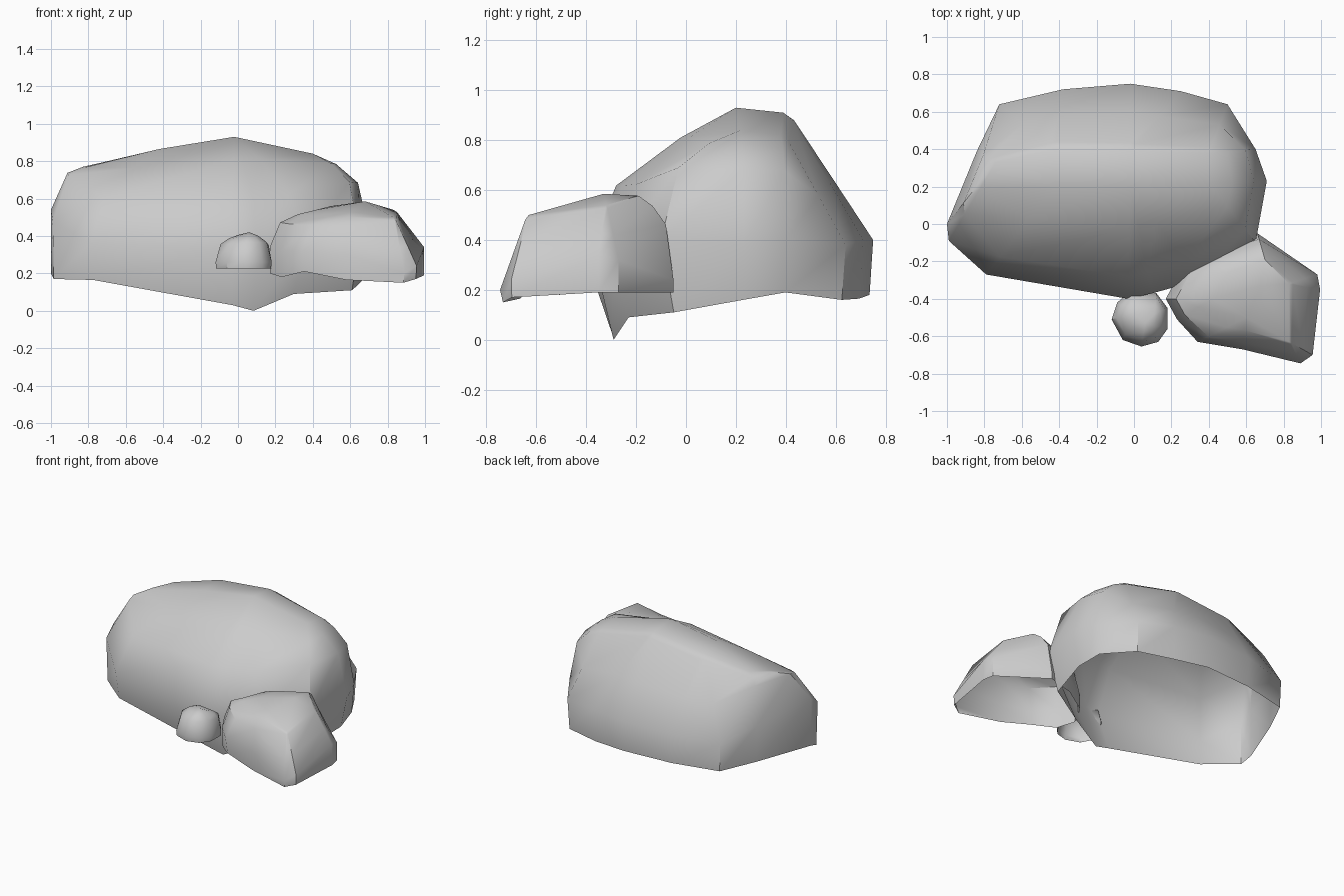
import bpy

# slope profiles: (fraction toward the crest, fraction of the rise)
FRONT = [(0.2, 0.48), (0.63, 0.80)]
BACK = [(0.42, 0.45), (0.88, 0.94)]
END = [(0.22, 0.66), (0.60, 0.88)]
LEFT = [(0.34, 0.79), (0.66, 0.92)]


def rock(name, crest, caps, columns):
    """Open-bottom boulder: each column rises from the rim, over the widest
    outline, and along a slope profile to its crest point.
    column = x, y, rim height, widest height, rim inset, crest index, profile"""
    rings = [[] for _ in range(5)]
    for x, y, rim, mid, inset, i, profile in columns:
        cx, cy, cz = crest[i]
        steps = [(inset, None), (0, 0)] + profile
        for ring, (t, h) in zip(rings, steps):
            z = rim if h is None else mid + h * (cz - mid)
            ring.append((x + t * (cx - x), y + t * (cy - y), z))
        rings[4].append(crest[i])

    verts = list(dict.fromkeys([p for r in rings for p in r] + crest))
    index = {p: k for k, p in enumerate(verts)}
    n = len(columns)
    faces = []
    for lo, hi in zip(rings, rings[1:]):
        for k in range(n):
            j = (k + 1) % n
            quad = dict.fromkeys((lo[k], lo[j], hi[j], hi[k]))
            faces.append([index[p] for p in quad])
    faces += [[index[crest[i]] for i in cap] for cap in caps]

    mesh = bpy.data.meshes.new(name)
    mesh.from_pydata(verts, [], faces)
    mesh.validate()
    ob = bpy.data.objects.new(name, mesh)
    bpy.context.collection.objects.link(ob)
    bpy.ops.object.select_all(action='DESELECT')
    ob.select_set(True)
    bpy.context.view_layer.objects.active = ob
    bpy.ops.object.shade_smooth_by_angle(angle=0.7)


# large boulder with a long crest
rock("large_rock",
     [(-0.42, 0.2, 0.865), (-0.02, 0.2, 0.93), (0.4, 0.22, 0.84), (0.4, 0.38, 0.82),
      (-0.02, 0.39, 0.91), (-0.42, 0.40, 0.865), (-0.74, 0.33, 0.79)],
     [(0, 1, 4, 5), (1, 2, 3, 4), (0, 5, 6)],
     [(-0.79, -0.27, 0.165, 0.36, 0.04, 0, FRONT),
      (-0.03, -0.40, 0.03, 0.33, 0.17, 1, FRONT),
      (0.10, -0.37, 0.0, 0.33, 0.14, 1, FRONT),
      (0.35, -0.30, 0.09, 0.34, 0.14, 1, FRONT),
      (0.65, -0.10, 0.11, 0.40, 0.16, 2, END),
      (0.71, 0.23, 0.16, 0.38, 0.15, 2, END),
      (0.65, 0.40, 0.19, 0.40, 0.08, 3, END),
      (0.50, 0.64, 0.16, 0.38, 0.06, 3, BACK),
      (0.25, 0.71, 0.165, 0.40, 0.05, 4, BACK),
      (-0.02, 0.75, 0.18, 0.40, 0.04, 4, BACK),
      (-0.38, 0.72, 0.18, 0.39, 0.03, 5, BACK),
      (-0.72, 0.64, 0.18, 0.38, 0.02, 5, BACK),
      (-0.84, 0.39, 0.19, 0.45, 0.0, 6, LEFT),
      (-1.0, 0.0, 0.20, 0.54, 0.0, 6, LEFT),
      (-0.99, -0.09, 0.17, 0.48, 0.02, 6, LEFT)])

# medium boulder at the front right
rock("medium_rock",
     [(0.42, -0.40, 0.54), (0.60, -0.50, 0.53), (0.83, -0.63, 0.50),
      (0.83, -0.32, 0.54), (0.70, -0.19, 0.577), (0.50, -0.26, 0.56), (0.68, -0.33, 0.585)],
     [(6, i, (i + 1) % 6) for i in range(6)],
     [(0.17, -0.40, 0.20, 0.34, 0.0, 0, END),
      (0.23, -0.51, 0.18, 0.32, 0.02, 0, END),
      (0.34, -0.63, 0.21, 0.32, 0.05, 1, END),
      (0.58, -0.67, 0.165, 0.30, 0.03, 1, END),
      (0.89, -0.745, 0.15, 0.20, 0.1, 2, BACK),
      (0.955, -0.70, 0.17, 0.24, 0.03, 2, BACK),
      (0.995, -0.35, 0.19, 0.34, 0.0, 3, BACK),
      (0.98, -0.27, 0.19, 0.32, 0.0, 3, BACK),
      (0.66, -0.05, 0.19, 0.24, 0.0, 4, END),
      (0.45, -0.12, 0.20, 0.30, 0.0, 5, END),
      (0.25, -0.25, 0.20, 0.30, 0.0, 5, END)])

# small stone resting at the front
outline = [(-0.12, -0.51), (-0.06, -0.62), (0.04, -0.655), (0.13, -0.63), (0.18, -0.56),
           (0.18, -0.45), (0.12, -0.37), (-0.02, -0.36), (-0.09, -0.42)]
peak = [0, 0, 1, 1, 1, 2, 2, 0, 0]
rock("small_rock",
     [(0.0, -0.48, 0.405), (0.06, -0.53, 0.42), (0.11, -0.48, 0.395)], [(0, 1, 2)],
     [(x, y, 0.225, 0.26, 0.03, i, END) for (x, y), i in zip(outline, peak)])
